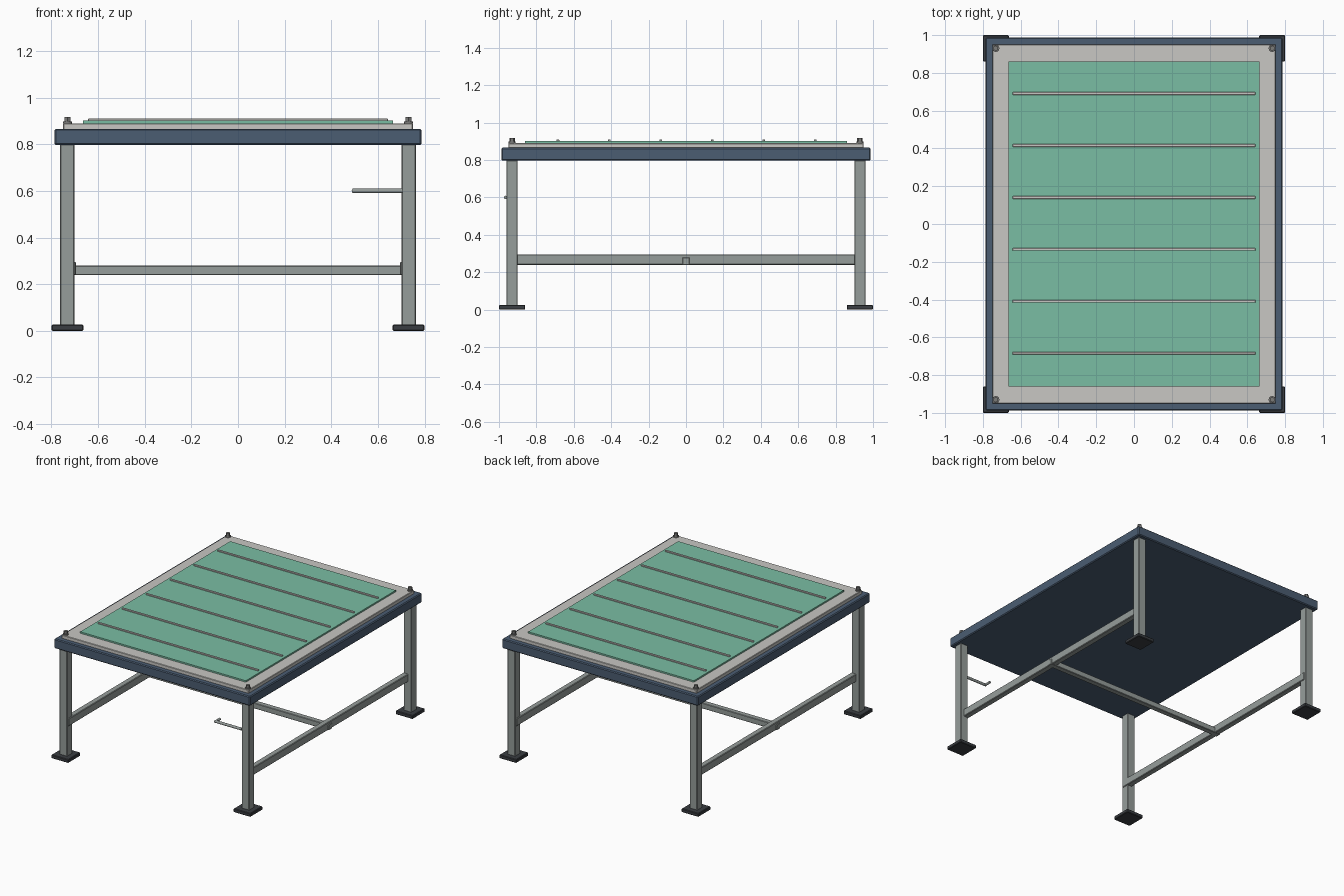
import bpy
from math import pi
from mathutils import Vector

cube = bpy.data.objects.get("Cube")
if cube:
    bpy.data.objects.remove(cube, do_unlink=True)


def material(name, rgb):
    m = bpy.data.materials.new(name)
    m.use_nodes = True
    m.diffuse_color = (*rgb, 1)
    m.node_tree.nodes["Principled BSDF"].inputs["Base Color"].default_value = (*rgb, 1)
    return m


blue = material("slate blue", (0.07, 0.109, 0.168))
steel = material("grey steel", (0.305, 0.337, 0.328))
pale = material("pale grey", (0.578, 0.571, 0.546))
green = material("mint green", (0.195, 0.509, 0.366))
rubber = material("dark rubber", (0.042, 0.047, 0.054))
metal = material("bolt metal", (0.2, 0.2, 0.195))


def box(name, low, high, mat, bevel=0.004):
    low, high = Vector(low), Vector(high)
    bpy.ops.mesh.primitive_cube_add(size=1, location=(low + high) / 2)
    ob = bpy.context.object
    ob.name = name
    ob.scale = high - low
    bpy.ops.object.transform_apply(location=False, rotation=False, scale=True)
    ob.data.materials.append(mat)
    if bevel:
        mod = ob.modifiers.new("soft edges", "BEVEL")
        mod.width = bevel
        mod.segments = 1
    return ob


def rod(name, start, end, radius, mat, sides=16):
    start, end = Vector(start), Vector(end)
    axis = end - start
    bpy.ops.mesh.primitive_cylinder_add(
        vertices=sides, radius=radius, depth=axis.length, location=(start + end) / 2,
        rotation=axis.to_track_quat("Z", "Y").to_euler())
    ob = bpy.context.object
    ob.name = name
    ob.data.materials.append(mat)
    if sides > 8:
        bpy.ops.object.shade_smooth_by_angle(angle=pi / 5)
    return ob


# Table top: frame, bed plate and mat
box("top_frame", (-0.787, -0.987, 0.797), (0.787, 0.987, 0.866), blue, 0.006)
box("bed_plate", (-0.75, -0.95, 0.86), (0.75, 0.95, 0.89), pale, 0.003)
box("work_mat", (-0.665, -0.86, 0.885), (0.665, 0.86, 0.901), green, 0)

# Cross strips on the mat
for i in range(6):
    y = (i - 2.5) * 0.275 + 0.003
    box("mat_strip", (-0.643, y - 0.007, 0.897), (0.643, y + 0.007, 0.91), pale, 0.002)

# Legs, foot pads and corner bolts
for sx, side in ((-1, "right"), (1, "left")):
    for sy, end in ((-1, "front"), (1, "back")):
        x, y = sx * 0.7315, sy * 0.93
        label = f"{end}_{side}"
        box(label + "_leg", (x - 0.031, y - 0.03, 0.02), (x + 0.031, y + 0.03, 0.8), steel)
        box(label + "_foot", (x - 0.0685, y - 0.07, 0), (x + 0.0685, y + 0.07, 0.026), rubber)
        rod(label + "_washer", (x, y, 0.888), (x, y, 0.898), 0.019, metal)
        rod(label + "_bolt", (x, y, 0.89), (x, y, 0.917), 0.0145, metal, 6)

    # Side rail between the legs
    inner, outer = sorted((sx * 0.695, sx * 0.737))
    box(side + "_rail", (inner, -0.95, 0.24), (outer, 0.95, 0.296), steel)

# Cross bar joining the rails
box("cross_bar", (-0.742, -0.02, 0.239), (0.742, 0.02, 0.279), steel, 0.003)

# Hooked handle on the front left leg
rod("handle_rod", (0.49, -0.964, 0.6), (0.705, -0.964, 0.6), 0.0095, steel)
rod("handle_hook", (0.496, -0.968, 0.6), (0.496, -0.915, 0.6), 0.0085, steel)
